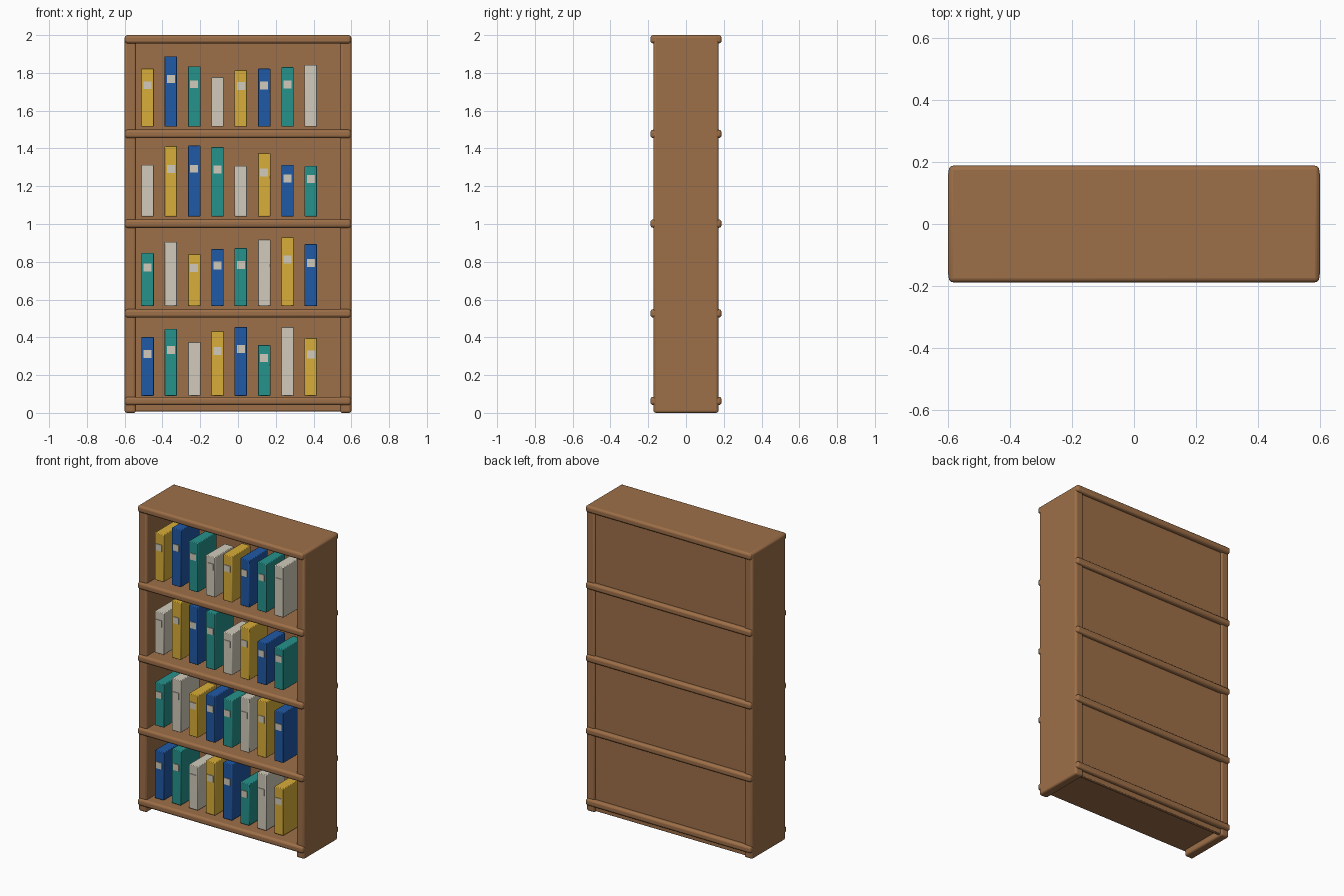
import bpy
from math import radians

if "Cube" in bpy.data.objects:
    bpy.data.objects.remove(bpy.data.objects["Cube"])


def material(name, rgb):
    m = bpy.data.materials.new(name)
    m.diffuse_color = (*rgb, 1)
    m.use_nodes = True
    m.node_tree.nodes["Principled BSDF"].inputs["Base Color"].default_value = m.diffuse_color
    return m


WOOD = material("wood", (0.34, 0.16, 0.065))
COVERS = {
    "B": material("blue_cover", (0.014, 0.10, 0.38)),
    "T": material("teal_cover", (0.019, 0.29, 0.265)),
    "W": material("cream_cover", (0.64, 0.60, 0.50)),
    "Y": material("yellow_cover", (0.69, 0.42, 0.04)),
}
LABEL = COVERS["W"]


def box(name, x, y, z, mat, bevel, segments=3):
    """Bevelled box from (min, max) ranges on each axis."""
    spans = (x, y, z)
    bpy.ops.mesh.primitive_cube_add(size=1, location=[(a + b) / 2 for a, b in spans])
    o = bpy.context.object
    o.name = name
    o.scale = [b - a for a, b in spans]
    bpy.ops.object.transform_apply(location=False, rotation=False, scale=True)
    o.data.materials.append(mat)
    if bevel:
        mod = o.modifiers.new("soft_edges", "BEVEL")
        mod.width = bevel
        mod.segments = segments
        bpy.ops.object.shade_smooth_by_angle(angle=radians(35))
    return o


# Carcass: side panels and recessed back
box("left_side", (-0.6, -0.54), (-0.172, 0.172), (0, 1.997), WOOD, 0.012)
box("right_side", (0.54, 0.6), (-0.172, 0.172), (0, 1.997), WOOD, 0.012)
box("back_panel", (-0.57, 0.57), (0.14, 0.162), (0.008, 1.99), WOOD, 0.004, 2)

# Shelves with rounded noses projecting front and back
for i, z in enumerate((0.063, 0.527, 1.002, 1.477, 1.978)):
    box(f"shelf_{i}", (-0.598, 0.598), (-0.188, 0.188), (z - 0.022, z + 0.022), WOOD, 0.014)

# Books: colours and heights for each row, bottom to top
ROWS = [
    ("BTWYBTWY", (0.312, 0.354, 0.286, 0.344, 0.365, 0.27, 0.365, 0.307)),
    ("TWYBTWYB", (0.281, 0.341, 0.275, 0.302, 0.307, 0.352, 0.365, 0.328)),
    ("WYBTWYBT", (0.272, 0.373, 0.375, 0.367, 0.267, 0.336, 0.272, 0.267)),
    ("YBTWYBTW", (0.309, 0.373, 0.320, 0.262, 0.299, 0.307, 0.315, 0.328)),
]
for r, (colours, heights) in enumerate(ROWS):
    base = 0.09 + 0.475 * r
    for c, (key, h) in enumerate(zip(colours, heights)):
        x = -0.479 + 0.1235 * c
        box(f"book_{r}_{c}", (x - 0.033, x + 0.033), (-0.13, 0.065),
            (base, base + h), COVERS[key], 0.004, 2)
        # Spine label
        zc = base + h / 2 + 0.065
        box(f"spine_label_{r}_{c}", (x - 0.021, x + 0.021), (-0.134, -0.126),
            (zc - 0.021, zc + 0.021), LABEL, 0)
